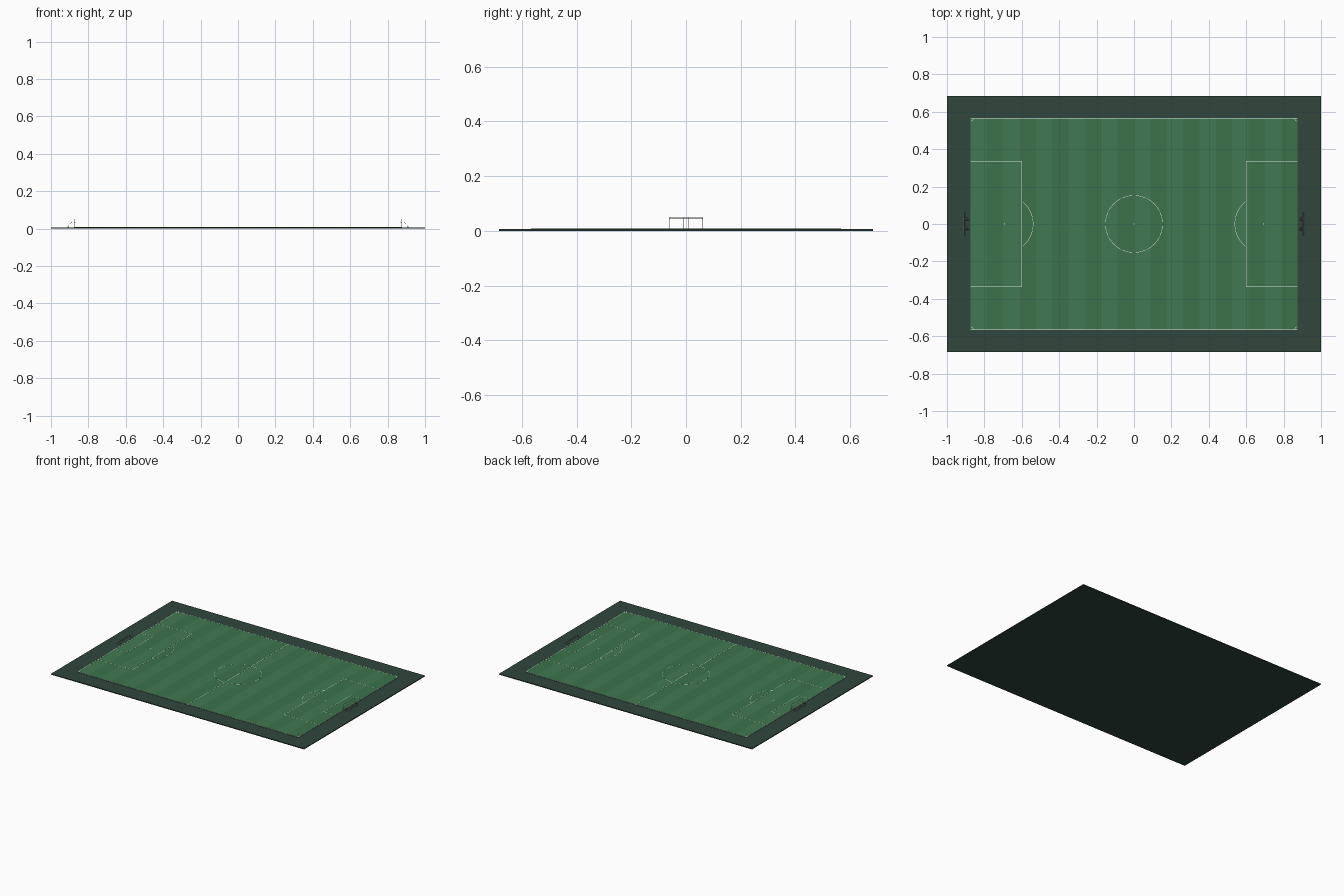
import bpy, bmesh
from math import pi, sin, cos, acos
from mathutils import Vector

if "Cube" in bpy.data.objects:
    bpy.data.objects.remove(bpy.data.objects["Cube"])

M = 1 / 60            # one metre of real pitch in model units
GROUND = 0.0062       # top of the surround
TURF = 0.0083         # top of the grass
LX, LY = 52.5 * M, 34 * M
LW = 0.12 * M         # line width
LT = 0.0004           # line thickness


def material(name, r, g, b):
    m = bpy.data.materials.new(name)
    m.diffuse_color = (r, g, b, 1)
    m.use_nodes = True
    m.node_tree.nodes["Principled BSDF"].inputs["Base Color"].default_value = m.diffuse_color
    return m


SURROUND = material("surround_green", 0.03, 0.062, 0.046)
LIGHT = material("light_grass", 0.053, 0.19, 0.082)
DARK = material("dark_grass", 0.045, 0.168, 0.071)
WHITE = material("white", 0.85, 0.87, 0.84)
NET = material("net", 0.55, 0.58, 0.58)
RED = material("flag_red", 0.7, 0.08, 0.05)


def finish(bm, name, mat):
    bmesh.ops.recalc_face_normals(bm, faces=bm.faces)
    me = bpy.data.meshes.new(name)
    bm.to_mesh(me)
    bm.free()
    me.materials.append(mat)
    ob = bpy.data.objects.new(name, me)
    bpy.context.collection.objects.link(ob)
    return ob


def box(bm, x0, x1, y0, y1, z0, z1):
    vs = bmesh.ops.create_cube(bm, size=1)["verts"]
    for v in vs:
        v.co = ((x0 + x1) / 2 + v.co.x * (x1 - x0),
                (y0 + y1) / 2 + v.co.y * (y1 - y0),
                (z0 + z1) / 2 + v.co.z * (z1 - z0))


def line(bm, x0, y0, x1, y1):
    h = LW / 2
    box(bm, min(x0, x1) - h, max(x0, x1) + h, min(y0, y1) - h, max(y0, y1) + h,
        TURF, TURF + LT)


def arc(bm, cx, cy, r, a0, a1, n, width=LW):
    rows = []
    for i in range(n + 1):
        a = a0 + (a1 - a0) * i / n
        rows.append([bm.verts.new((cx + q * cos(a), cy + q * sin(a), z))
                     for q, z in ((r - width / 2, TURF), (r - width / 2, TURF + LT),
                                  (r + width / 2, TURF + LT), (r + width / 2, TURF))])
    for p, q in zip(rows, rows[1:]):
        for k in range(3):
            bm.faces.new((p[k], p[k + 1], q[k + 1], q[k]))


def spot(bm, x, y):
    vs = bmesh.ops.create_cone(bm, cap_ends=True, segments=16, radius1=0.2 * M,
                               radius2=0.2 * M, depth=LT)["verts"]
    bmesh.ops.translate(bm, verts=vs, vec=(x, y, TURF + LT / 2))


def rod(bm, a, b, r, n):
    a, b = Vector(a), Vector(b)
    d = b - a
    vs = bmesh.ops.create_cone(bm, cap_ends=True, segments=n, radius1=r,
                               radius2=r, depth=d.length)["verts"]
    rot = d.to_track_quat('Z', 'Y')
    for v in vs:
        v.co = rot @ v.co + (a + b) / 2


# Surround slab
bm = bmesh.new()
box(bm, -1, 1, -41 * M, 41 * M, 0, GROUND)
finish(bm, "surround", SURROUND)

# Mown grass stripes
STRIPES = 20
w = 2 * LX / STRIPES
for parity, mat, name in ((0, LIGHT, "light_stripes"), (1, DARK, "dark_stripes")):
    bm = bmesh.new()
    for i in range(parity, STRIPES, 2):
        box(bm, -LX + i * w, -LX + (i + 1) * w, -LY, LY, GROUND - 0.001, TURF)
    finish(bm, name, mat)

# Boundary, halfway line and centre circle
h = LW / 2
bm = bmesh.new()
for s in (-1, 1):
    line(bm, -LX + h, s * (LY - h), LX - h, s * (LY - h))
    line(bm, s * (LX - h), -LY + h, s * (LX - h), LY - h)
line(bm, 0, -LY, 0, LY)
arc(bm, 0, 0, 9.15 * M, 0, 2 * pi, 64)
spot(bm, 0, 0)

# Penalty areas, goal areas, arcs and corners
for s in (-1, 1):
    for depth, half in ((16.5 * M, 20.16 * M), (5.5 * M, 9.16 * M)):
        xi = s * (LX - depth)
        line(bm, xi, -half, xi, half)
        for t in (-1, 1):
            line(bm, xi, t * half, s * (LX - h), t * half)
    spot(bm, s * (LX - 11 * M), 0)
    half_angle = acos(5.5 / 9.15)
    mid = pi if s > 0 else 0
    arc(bm, s * (LX - 11 * M), 0, 9.15 * M, mid - half_angle, mid + half_angle, 24)
    for t in (-1, 1):
        arc(bm, s * LX, t * LY, M, *((pi, 1.5 * pi) if s * t > 0 and s > 0 else
                                     (0, pi / 2) if s * t > 0 else
                                     (pi / 2, pi) if s > 0 else (-pi / 2, 0)), 8)
finish(bm, "pitch_lines", WHITE)

# Goals with sloping nets
GW, GH, GD = 3.66 * M, 2.5 * M, 2.4 * M
for s, side in ((-1, "left"), (1, "right")):
    x, xb, top = s * LX, s * (LX + GD), TURF + GH
    bm = bmesh.new()
    for t in (-1, 1):
        rod(bm, (x, t * GW, GROUND), (x, t * GW, top), 0.001, 10)
    rod(bm, (x, -GW - 0.001, top), (x, GW + 0.001, top), 0.001, 10)
    finish(bm, side + "_goal_frame", WHITE)

    bm = bmesh.new()
    for i in range(13):
        y = -GW + 2 * GW * i / 12
        rod(bm, (x, y, top), (xb, y, GROUND), 0.0003, 4)
    for i in range(1, 9):
        f = i / 8
        p = (x + (xb - x) * f, top + (GROUND - top) * f)
        rod(bm, (p[0], -GW, p[1]), (p[0], GW, p[1]), 0.0003, 4)
        if i < 8:
            for t in (-1, 1):
                rod(bm, (p[0], t * GW, p[1]), (p[0], t * GW, GROUND), 0.0003, 4)
                rod(bm, (x, t * GW, p[1]), (p[0], t * GW, p[1]), 0.0003, 4)
    finish(bm, side + "_goal_net", NET)

# Corner flags
poles, flags = bmesh.new(), bmesh.new()
for s in (-1, 1):
    for t in (-1, 1):
        z = TURF + 1.6 * M
        rod(poles, (s * LX, t * LY, GROUND), (s * LX, t * LY, z), 0.0005, 6)
        a = [flags.verts.new((s * LX + dx, t * LY, z + dz))
             for dx, dz in ((0, 0), (-s * 0.007, -0.003), (0, -0.006))]
        flags.faces.new(a)
finish(poles, "corner_poles", WHITE)
finish(flags, "corner_flags", RED)
